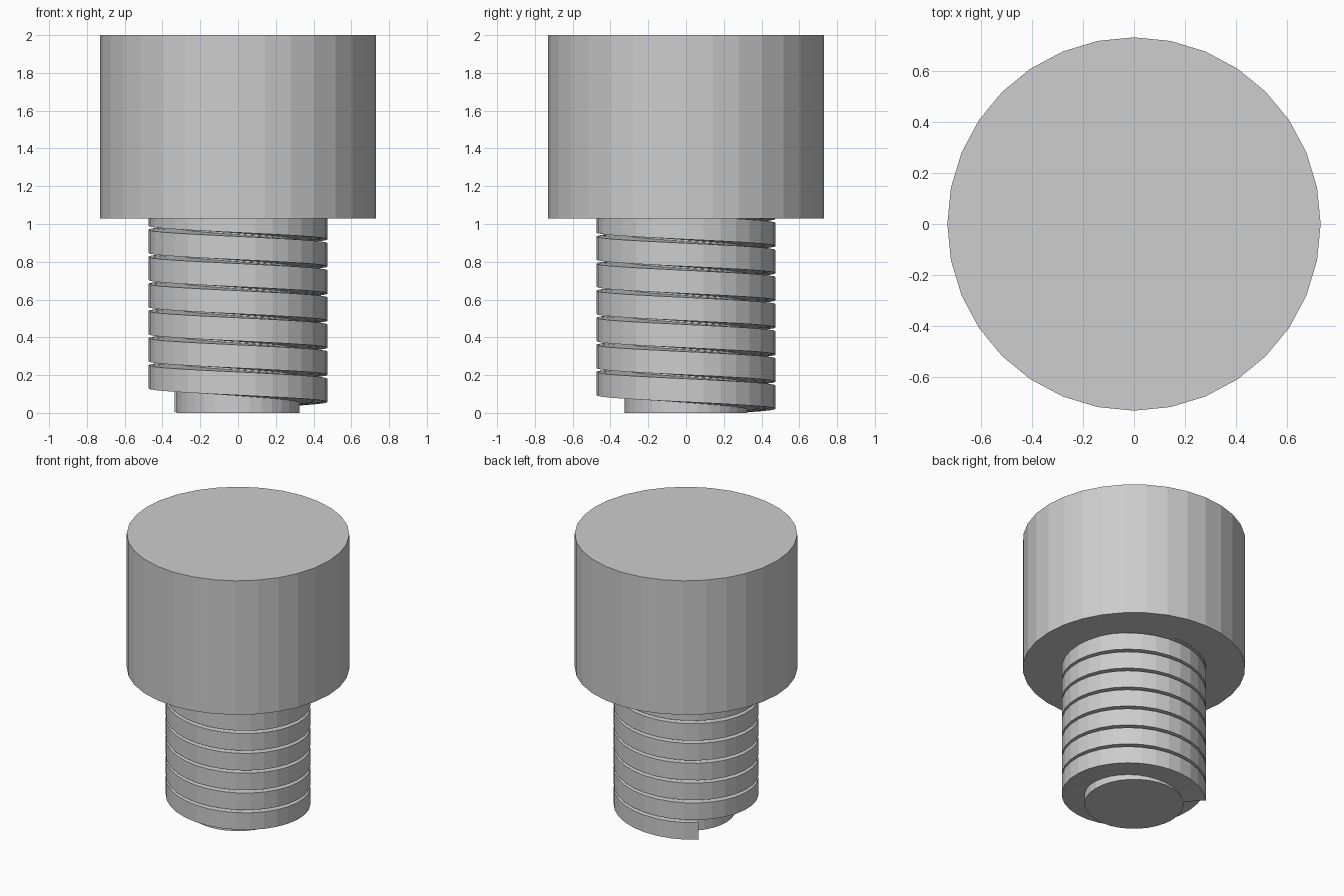
import bpy
import bmesh
import math

SIDES = 32
HEAD_R, CORE_R, THREAD_R = 0.73, 0.325, 0.475
HEAD_Z, TOP_Z = 1.03, 2.0
PITCH, TURNS = 0.1435, 7.5
START = math.radians(135)

cube = bpy.data.objects.get("Cube")
if cube:
    bpy.data.objects.remove(cube, do_unlink=True)

# Single plain grey
grey = bpy.data.materials.new("grey metal")
grey.use_nodes = True
colour = (0.61, 0.61, 0.61, 1.0)
grey.diffuse_color = colour
grey.node_tree.nodes["Principled BSDF"].inputs["Base Color"].default_value = colour


def add_object(name, bm):
    bmesh.ops.recalc_face_normals(bm, faces=bm.faces)
    mesh = bpy.data.meshes.new(name)
    bm.to_mesh(mesh)
    bm.free()
    mesh.materials.append(grey)
    obj = bpy.data.objects.new(name, mesh)
    bpy.context.collection.objects.link(obj)
    return obj


def cylinder(name, radius, z0, z1):
    bm = bmesh.new()
    bottom = [bm.verts.new((radius * math.cos(a), radius * math.sin(a), z0))
              for a in (math.tau * i / SIDES for i in range(SIDES))]
    base = bm.faces.new(bottom)
    top = bmesh.ops.extrude_face_region(bm, geom=[base], use_keep_orig=True)
    verts = [v for v in top["geom"] if isinstance(v, bmesh.types.BMVert)]
    bmesh.ops.translate(bm, verts=verts, vec=(0, 0, z1 - z0))
    return add_object(name, bm)


def helical_thread(name):
    # Cross-section as (radius, height), swept clockwise and upwards
    root = CORE_R - 0.005
    section = [(root, 0.0), (THREAD_R, 0.004), (THREAD_R, 0.127), (root, 0.137)]
    bm = bmesh.new()
    rings = []
    for i in range(int(SIDES * TURNS) + 1):
        a = START - math.tau * i / SIDES
        rise = PITCH * i / SIDES
        rings.append([bm.verts.new((r * math.cos(a), r * math.sin(a), z + rise))
                      for r, z in section])
    for low, high in zip(rings, rings[1:]):
        for j in range(4):
            k = (j + 1) % 4
            bm.faces.new((low[j], low[k], high[k], high[j]))
    bm.faces.new(rings[0])
    bm.faces.new(rings[-1])
    return add_object(name, bm)


cylinder("head", HEAD_R, HEAD_Z, TOP_Z)
cylinder("shank_core", CORE_R, 0.0, HEAD_Z + 0.02)
helical_thread("shank_thread")
